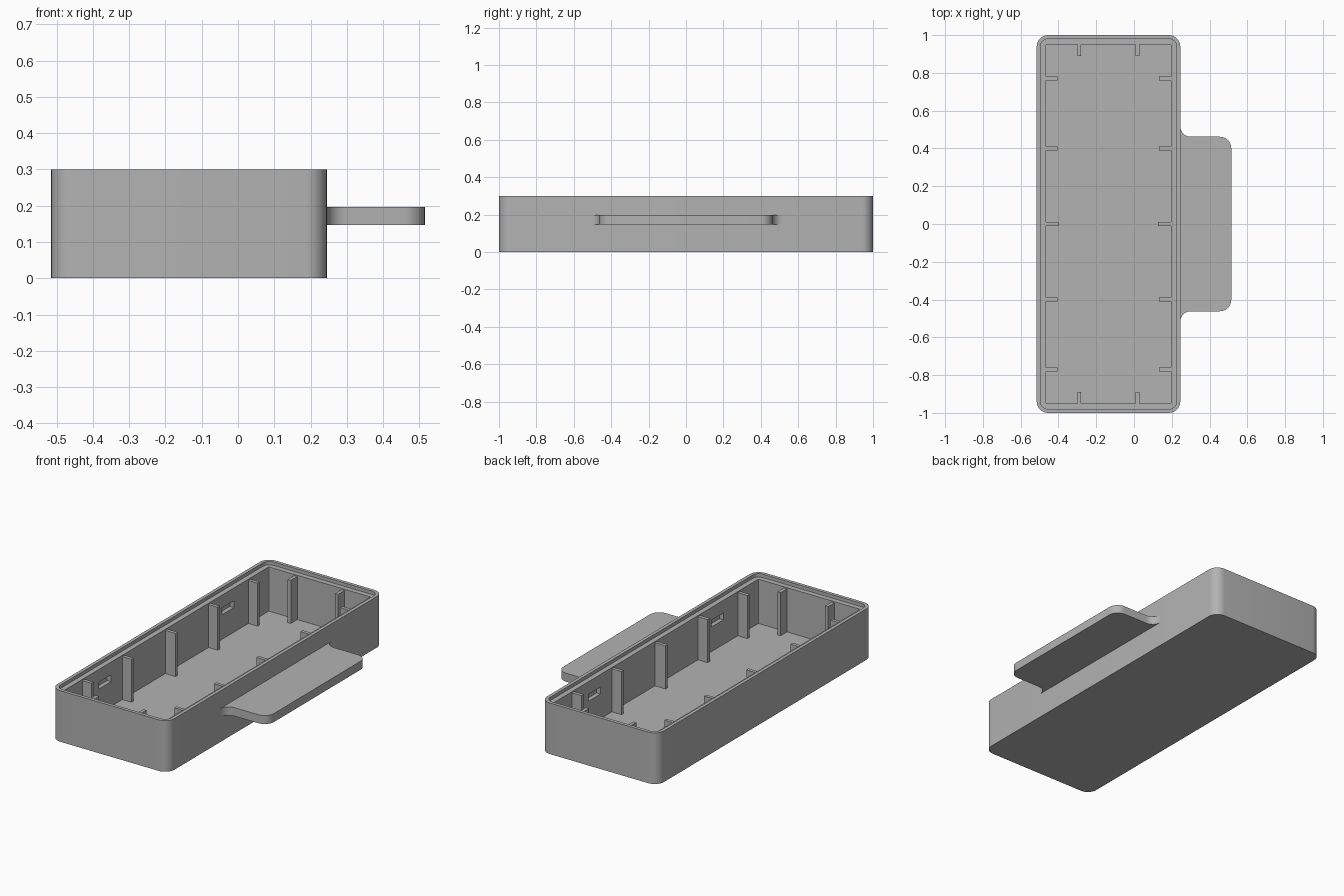
import bpy, bmesh
from math import sin, cos, radians

old = bpy.data.objects.get("Cube")
if old:
    bpy.data.objects.remove(old, do_unlink=True)

grey = bpy.data.materials.new("plain grey")
grey.use_nodes = True
COLOUR = (0.45, 0.45, 0.45, 1)
grey.diffuse_color = COLOUR
grey.node_tree.nodes["Principled BSDF"].inputs["Base Color"].default_value = COLOUR

# Tray outline and heights
X0, X1, Y = -0.515, 0.245, 1.0
HEIGHT, LEDGE, FLOOR, RIB_TOP = 0.30, 0.28, 0.02, 0.273
WALL, LIP = 0.05, 0.02


def arc(cx, cy, r, start, end, steps=8):
    return [(cx + r * cos(radians(start + (end - start) * i / steps)),
             cy + r * sin(radians(start + (end - start) * i / steps)))
            for i in range(steps + 1)]


def rounded_outline(inset, r):
    xa, xb, yb = X0 + inset + r, X1 - inset - r, Y - inset - r
    return (arc(xb, yb, r, 0, 90) + arc(xa, yb, r, 90, 180)
            + arc(xa, -yb, r, 180, 270) + arc(xb, -yb, r, 270, 360))


def loft(name, rings):
    """Skin a list of (outline, z) rings and cap both ends."""
    bm = bmesh.new()
    loops = [[bm.verts.new((x, y, z)) for x, y in outline] for outline, z in rings]
    for a, b in zip(loops, loops[1:]):
        for i in range(len(a)):
            j = (i + 1) % len(a)
            bm.faces.new((a[i], a[j], b[j], b[i]))
    bm.faces.new(loops[0][::-1])
    bm.faces.new(loops[-1])
    bmesh.ops.recalc_face_normals(bm, faces=bm.faces)
    mesh = bpy.data.meshes.new(name)
    bm.to_mesh(mesh)
    bm.free()
    mesh.materials.append(grey)
    obj = bpy.data.objects.new(name, mesh)
    bpy.context.collection.objects.link(obj)
    return obj


def block(name, xa, xb, ya, yb, za, zb):
    outline = [(xa, ya), (xb, ya), (xb, yb), (xa, yb)]
    return loft(name, [(outline, za), (outline, zb)])


def activate(obj):
    bpy.ops.object.select_all(action="DESELECT")
    obj.select_set(True)
    bpy.context.view_layer.objects.active = obj


# Open tray with a stepped rim
outer = rounded_outline(0, 0.06)
lip = rounded_outline(LIP, 0.04)
inner = rounded_outline(WALL, 0.003)
tray = loft("tray", [(outer, 0), (outer, HEIGHT), (lip, HEIGHT),
                     (lip, LEDGE), (inner, LEDGE), (inner, FLOOR)])

IN0, IN1, INY = X0 + WALL, X1 - WALL, Y - WALL

# Snap pockets in the long walls
for wall_x in (IN0, IN1):
    for y in (-0.57, 0.57):
        cutter = block("pocket_cutter", wall_x - 0.025, wall_x + 0.025,
                       y - 0.055, y + 0.055, 0.165, 0.205)
        cutter.hide_render = True
        activate(tray)
        cut = tray.modifiers.new("pocket", "BOOLEAN")
        cut.operation = "DIFFERENCE"
        cut.solver = "EXACT"
        cut.object = cutter
        bpy.ops.object.modifier_apply(modifier=cut.name)
        bpy.data.objects.remove(cutter, do_unlink=True)

# Side tab with rounded tips and flared roots
TAB_Y, TIP_X, ROOT, TIP = 0.462, 0.515, 0.055, 0.06
upper = [(X1 - 0.01, TAB_Y + ROOT)]
upper += arc(X1 + ROOT, TAB_Y + ROOT, ROOT, 180, 270)
upper += arc(TIP_X - TIP, TAB_Y - TIP, TIP, 90, 0)
tab_outline = upper + [(x, -y) for x, y in reversed(upper)]
tab = loft("side_tab", [(tab_outline, 0.147), (tab_outline, 0.197)])

for obj in (tray, tab):
    activate(obj)
    bpy.ops.object.shade_smooth_by_angle(angle=radians(30))

# Upright ribs along the long walls
HALF, SINK = 0.01, 0.005
for y in (-0.77, -0.4, 0, 0.4, 0.77):
    extra = 0.006 if y == 0 else 0
    block("left_wall_rib", IN1 - 0.063 - extra, IN1 + SINK,
          y - HALF, y + HALF, FLOOR - SINK, RIB_TOP)
    block("right_wall_rib", IN0 - SINK, IN0 + 0.06 + extra,
          y - HALF, y + HALF, FLOOR - SINK, RIB_TOP)

# Upright ribs on the end walls
for x in (-0.29, 0.018):
    block("back_wall_rib", x - HALF, x + HALF, INY - 0.06, INY + SINK,
          FLOOR - SINK, RIB_TOP)
    block("front_wall_rib", x - HALF, x + HALF, -INY - SINK, -INY + 0.06,
          FLOOR - SINK, RIB_TOP)
